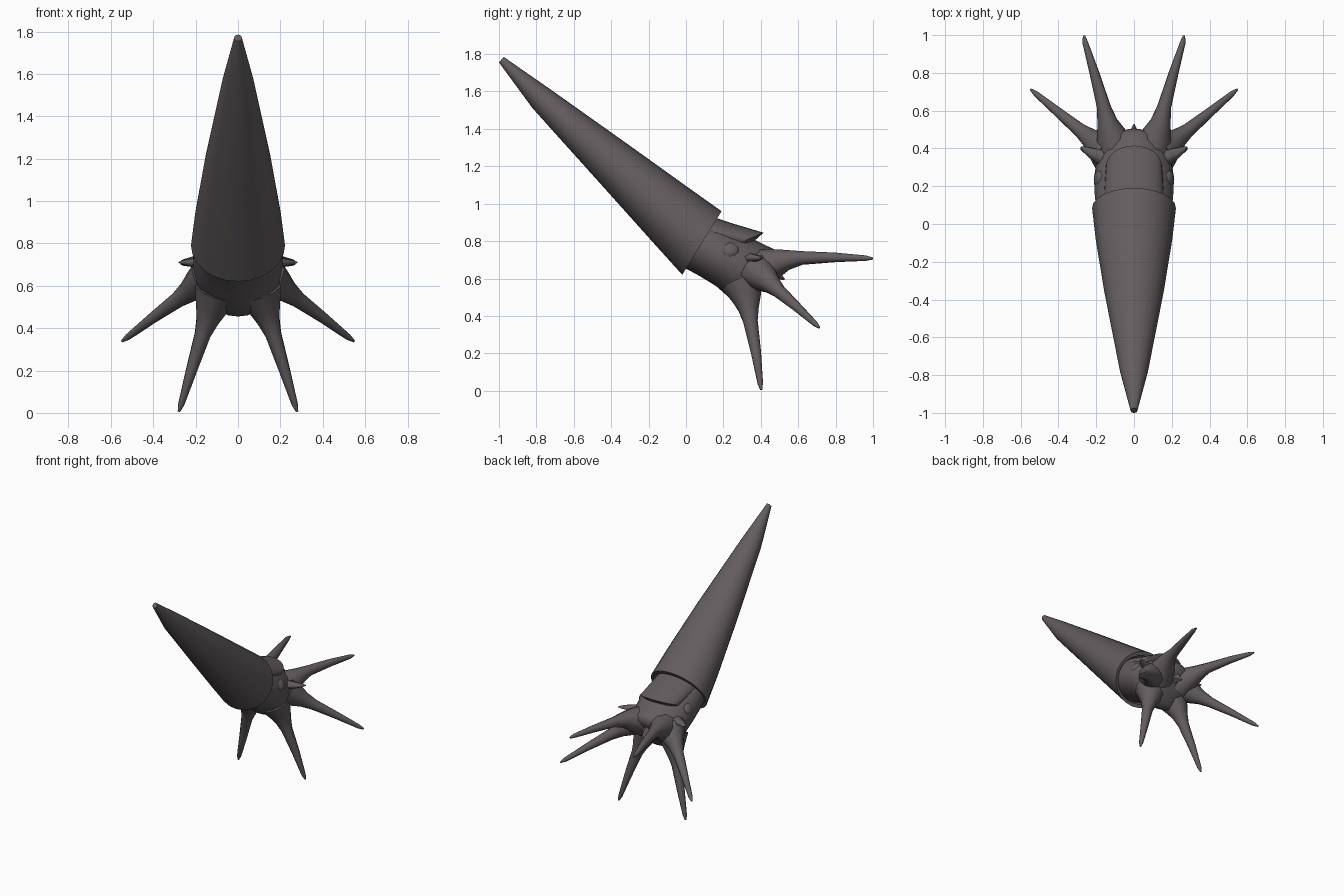
import bpy, bmesh, math
from mathutils import Vector

if "Cube" in bpy.data.objects:
    bpy.data.objects.remove(bpy.data.objects["Cube"])

skin = bpy.data.materials.new("dark grey brown")
skin.diffuse_color = (0.125, 0.108, 0.112, 1)
skin.use_nodes = True
skin.node_tree.nodes["Principled BSDF"].inputs["Base Color"].default_value = skin.diffuse_color


def finish(bm, name, mirror=False, angle=40):
    """Turn a bmesh into a smooth-shaded object, optionally mirrored in x."""
    bmesh.ops.recalc_face_normals(bm, faces=bm.faces)
    mesh = bpy.data.meshes.new(name)
    bm.to_mesh(mesh)
    bm.free()
    mesh.materials.append(skin)
    ob = bpy.data.objects.new(name, mesh)
    bpy.context.collection.objects.link(ob)
    if mirror:
        ob.modifiers.new("mirror", 'MIRROR')
    bpy.ops.object.select_all(action='DESELECT')
    ob.select_set(True)
    bpy.context.view_layer.objects.active = ob
    bpy.ops.object.shade_smooth_by_angle(angle=math.radians(angle))
    return ob


def skin_rings(rings):
    """Bridge rings of points with quads and cap both ends."""
    bm = bmesh.new()
    loops = [[bm.verts.new(p) for p in ring] for ring in rings]
    n = len(loops[0])
    for a, b in zip(loops, loops[1:]):
        for i in range(n):
            j = (i + 1) % n
            bm.faces.new((a[i], a[j], b[j], b[i]))
    bm.faces.new(loops[0])
    bm.faces.new(loops[-1])
    return bm


def loft(name, sections, n=24, angle=40):
    """Sections are (top y, top z, bottom y, bottom z, half width) ellipses."""
    rings = []
    for ty, tz, by, bz, hw in sections:
        top, bot = Vector((0, ty, tz)), Vector((0, by, bz))
        mid, half = (top + bot) / 2, (top - bot) / 2
        rings.append([mid + half * math.cos(t) + Vector((hw * math.sin(t), 0, 0))
                      for t in (2 * math.pi * i / n for i in range(n))])
    return finish(skin_rings(rings), name, angle=angle)


def tube(name, path, n=10):
    """Path holds (x, y, z, radius) points; mirrored to the other side."""
    pts = [Vector(p[:3]) for p in path]
    rings = []
    for i, p in enumerate(pts):
        d = (pts[min(i + 1, len(pts) - 1)] - pts[max(i - 1, 0)]).normalized()
        u = d.cross(Vector((0.3, -0.6, 0.8))).normalized()
        v = d.cross(u)
        r = path[i][3]
        rings.append([p + r * (u * math.cos(t) + v * math.sin(t))
                      for t in (2 * math.pi * k / n for k in range(n))])
    return finish(skin_rings(rings), name, mirror=True, angle=60)


# Long conical shell with a rim turned inwards at the opening
loft("shell", [
    (-0.975, 1.785, -1.0, 1.755, 0.018),
    (-0.73, 1.615, -0.82, 1.51, 0.075),
    (-0.30, 1.31, -0.42, 1.065, 0.157),
    (0.0, 1.095, -0.16, 0.775, 0.203),
    (0.19, 0.96, -0.02, 0.62, 0.222),
    (0.175, 0.935, -0.012, 0.645, 0.20),
    (0.10, 0.93, -0.07, 0.71, 0.17)])

# Head, closing in to a shallow mouth
loft("head", [
    (0.11, 0.93, -0.05, 0.68, 0.185),
    (0.21, 0.885, 0.07, 0.615, 0.207),
    (0.32, 0.83, 0.16, 0.56, 0.212),
    (0.41, 0.785, 0.24, 0.49, 0.20),
    (0.485, 0.75, 0.305, 0.455, 0.17),
    (0.505, 0.715, 0.345, 0.475, 0.12),
    (0.48, 0.665, 0.40, 0.545, 0.05)], angle=60)

# Hood plate over the head
loft("hood", [
    (0.10, 0.945, 0.02, 0.78, 0.16),
    (0.24, 0.897, 0.10, 0.77, 0.158),
    (0.415, 0.845, 0.20, 0.755, 0.148),
    (0.37, 0.805, 0.20, 0.73, 0.125)])

# Three pairs of tapering arms, flared where they join the head
tube("upper_arms", [
    (0.09, 0.38, 0.65, 0.11), (0.12, 0.47, 0.68, 0.082), (0.142, 0.54, 0.70, 0.055),
    (0.16, 0.62, 0.71, 0.037), (0.21, 0.80, 0.713, 0.026), (0.258, 0.96, 0.709, 0.015),
    (0.265, 0.998, 0.707, 0.006)])
tube("side_arms", [
    (0.14, 0.37, 0.64, 0.10), (0.19, 0.42, 0.602, 0.077), (0.235, 0.455, 0.57, 0.053),
    (0.285, 0.495, 0.533, 0.038), (0.40, 0.59, 0.45, 0.026), (0.52, 0.69, 0.358, 0.015),
    (0.547, 0.712, 0.338, 0.006)])
tube("lower_arms", [
    (0.10, 0.30, 0.57, 0.11), (0.128, 0.325, 0.49, 0.077), (0.145, 0.335, 0.435, 0.055),
    (0.167, 0.345, 0.37, 0.039), (0.22, 0.375, 0.20, 0.027), (0.268, 0.397, 0.04, 0.015),
    (0.279, 0.402, 0.006, 0.006)])

# Short flattened spikes behind the side arms
spike = tube("side_spikes", [
    (0.16, 0.35, 0.705, 0.05), (0.225, 0.375, 0.708, 0.03),
    (0.26, 0.395, 0.709, 0.018), (0.28, 0.408, 0.71, 0.004)], n=6)
for v in spike.data.vertices:
    v.co.z = 0.71 + (v.co.z - 0.71) * 0.6

# Eyes: flattened domes on the sides of the head
bm = bmesh.new()
bmesh.ops.create_uvsphere(bm, u_segments=10, v_segments=6, radius=1)
for v in bm.verts:
    x, y, z = v.co.x * 0.047, v.co.y * 0.043, v.co.z * 0.02
    tilt = math.radians(28)
    v.co = (0.187 + z * math.cos(tilt) - y * math.sin(tilt),
            0.235 + x,
            0.755 + z * math.sin(tilt) + y * math.cos(tilt))
finish(bm, "eyes", mirror=True)

# Beak: small faceted point in the mouth
bm = bmesh.new()
bmesh.ops.create_cone(bm, cap_ends=True, segments=4, radius1=0.055, radius2=0.004, depth=0.12)
aim = Vector((0, 0.86, -0.5)).to_track_quat('Z', 'Y')
for v in bm.verts:
    v.co = aim @ v.co + Vector((0, 0.475, 0.625))
finish(bm, "beak", angle=20)
